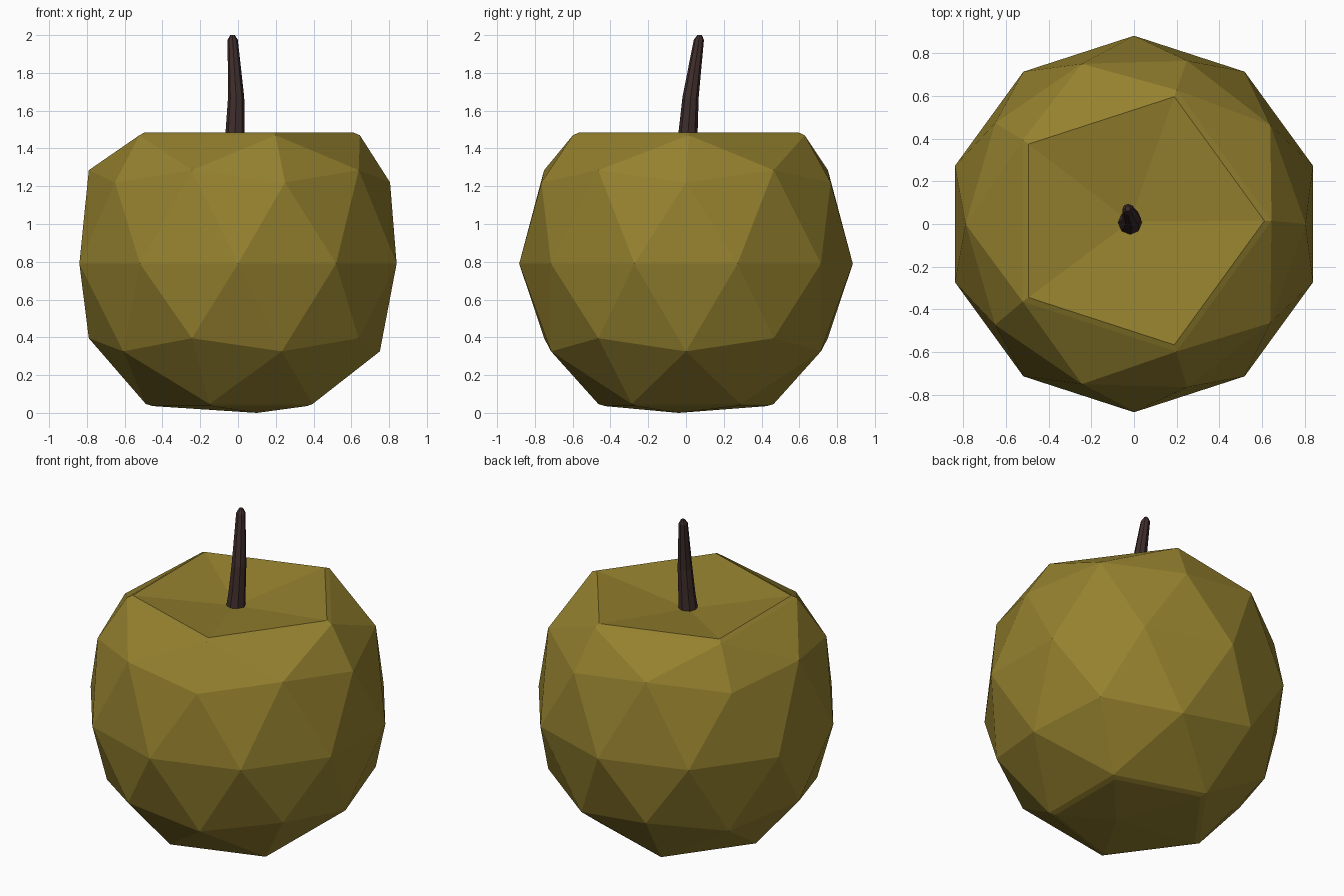
import bpy, bmesh, math
from mathutils import Vector

if "Cube" in bpy.data.objects:
    bpy.data.objects.remove(bpy.data.objects["Cube"])

R, CZ = 0.883, 0.79


def finish(bm, name, color):
    bmesh.ops.recalc_face_normals(bm, faces=bm.faces)
    me = bpy.data.meshes.new(name)
    bm.to_mesh(me)
    bm.free()
    ob = bpy.data.objects.new(name, me)
    bpy.context.collection.objects.link(ob)
    mat = bpy.data.materials.new(name + "_material")
    mat.diffuse_color = color
    mat.use_nodes = True
    mat.node_tree.nodes["Principled BSDF"].inputs["Base Color"].default_value = mat.diffuse_color
    me.materials.append(mat)
    return ob


# Fruit body: low-poly sphere with widened shoulders and flattened ends
bm = bmesh.new()
bmesh.ops.create_icosphere(bm, subdivisions=2, radius=1)
top = max(bm.verts, key=lambda v: v.co.z)
bottom = min(bm.verts, key=lambda v: v.co.z)


def place(v, r, z, dy=0.0):
    a = math.atan2(v.co.y, v.co.x)
    v.co = (r * math.cos(a), r * math.sin(a) + dy, z)


for v in bm.verts:
    h = v.co.z
    if v is top:
        v.co = (-0.02, 0.01, 1.47)
    elif v is bottom:
        v.co = (0.1, -0.04, 0.047)
    elif h > 0.7:
        place(v, 0.645, 1.47, 0.015)
    elif h > 0.5:
        place(v, 0.79, 1.285)
    elif h > 0.3:
        place(v, 0.805, 1.22)
    elif h < -0.7:
        place(v, 0.488, 0.047)
    else:
        v.co = v.co * R + Vector((0, 0, CZ))

# Bevelled rims around the dished crown and the base
for pole, rim_z, pole_z in ((top, 1.484, 1.41), (bottom, 0.036, 0.0)):
    faces = list(pole.link_faces)
    bmesh.ops.inset_region(bm, faces=faces, thickness=0.03, use_even_offset=True)
    inner = {v for f in faces for v in f.verts}
    center = max(inner, key=lambda v: sum(v in f.verts for f in faces))
    for v in inner:
        v.co.z = pole_z if v is center else rim_z
finish(bm, "fruit_body", (0.30, 0.22, 0.028, 1))

# Stem: bent tapering tube, eight sided
path = [(-0.02, 0.005, 1.39, 0.058), (-0.015, 0.012, 1.5, 0.050),
        (-0.010, 0.024, 1.67, 0.043), (-0.028, 0.068, 1.975, 0.027),
        (-0.029, 0.072, 2.0, 0.012)]
N = 8
bm = bmesh.new()
rings = [[bm.verts.new((x + r * math.cos(2 * math.pi * i / N),
                        y + r * math.sin(2 * math.pi * i / N), z))
          for i in range(N)] for x, y, z, r in path]
for a, b in zip(rings, rings[1:]):
    for i in range(N):
        j = (i + 1) % N
        bm.faces.new((a[i], a[j], b[j], b[i]))
bm.faces.new(rings[0][::-1])
bm.faces.new(rings[-1])
finish(bm, "stem", (0.05, 0.027, 0.025, 1))
